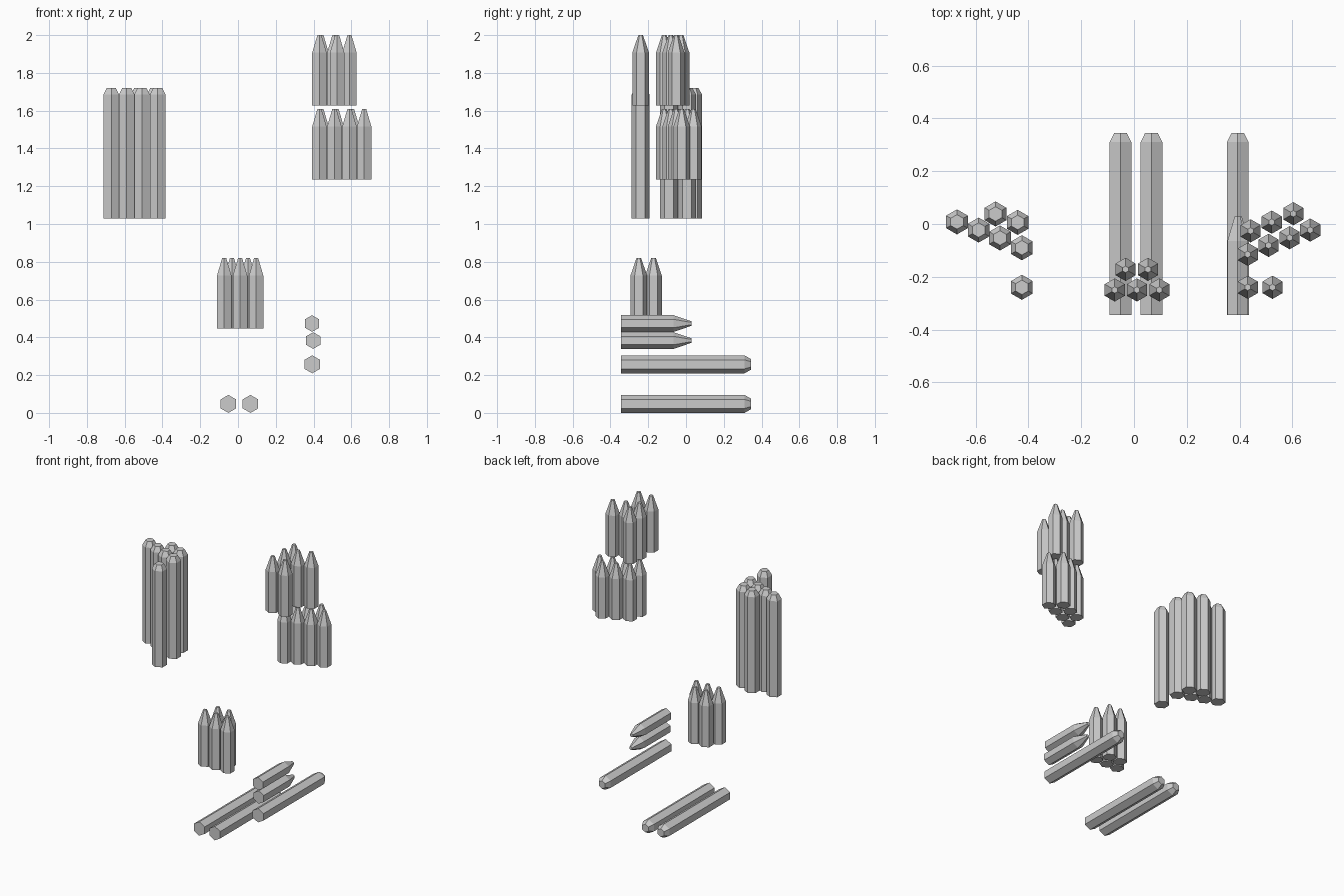
import bpy, bmesh
from math import sin, cos, radians

if "Cube" in bpy.data.objects:
    bpy.data.objects.remove(bpy.data.objects["Cube"])


def hex_stick_mesh(name, radius, shoulder, length, tip_ratio):
    """Closed hexagonal stick along +z with a tapered, blunt tip."""
    bm = bmesh.new()
    rings = []
    for z, r in ((0, radius), (shoulder, radius), (length, radius * tip_ratio)):
        rings.append([bm.verts.new((r * cos(radians(30 + 60 * i)),
                                    r * sin(radians(30 + 60 * i)), z)) for i in range(6)])
    for low, high in zip(rings, rings[1:]):
        for i in range(6):
            j = (i + 1) % 6
            bm.faces.new((low[i], low[j], high[j], high[i]))
    bm.faces.new(rings[0][::-1])
    bm.faces.new(rings[-1])
    mesh = bpy.data.meshes.new(name)
    bm.to_mesh(mesh)
    bm.free()
    return mesh


def place(name, mesh, location, lying=False):
    ob = bpy.data.objects.new(name, mesh)
    ob.location = location
    if lying:
        ob.rotation_euler.x = radians(-90)  # tip points to the back
    bpy.context.collection.objects.link(ob)


def place_upright(name, mesh, z, spots):
    for i, (x, y) in enumerate(spots, 1):
        place(f"{name}_{i}", mesh, (x, y, z))


long_rod = hex_stick_mesh("long_rod", 0.0475, 0.655, 0.69, 0.58)
short_spike = hex_stick_mesh("short_spike", 0.044, 0.28, 0.373, 0.28)

# Upright bundle of long rods on the left
place_upright("upright_rod", long_rod, 1.03, [
    (-0.671, 0.008), (-0.589, -0.023), (-0.525, 0.038), (-0.508, -0.053),
    (-0.441, 0.006), (-0.425, -0.090), (-0.425, -0.240)])

# Two layers of upright spikes on the right
shared = [(0.431, -0.115), (0.510, -0.081), (0.590, -0.052), (0.442, -0.026)]
place_upright("lower_spike", short_spike, 1.236,
              shared + [(0.522, 0.007), (0.604, 0.039), (0.668, -0.023)])
place_upright("upper_spike", short_spike, 1.627,
              shared + [(0.431, -0.240), (0.525, -0.240)])

# Small upright spike cluster in the middle
place_upright("middle_spike", short_spike, 0.447, [
    (-0.032, -0.172), (0.053, -0.172),
    (-0.073, -0.250), (0.011, -0.250), (0.096, -0.250)])

# Lying rods
for i, (x, z) in enumerate([(-0.051, 0.0475), (0.066, 0.0475), (0.393, 0.257)], 1):
    place(f"lying_rod_{i}", long_rod, (x, -0.345, z), lying=True)

# Lying spikes
for i, (x, z) in enumerate([(0.398, 0.383), (0.392, 0.473)], 1):
    place(f"lying_spike_{i}", short_spike, (x, -0.345, z), lying=True)
